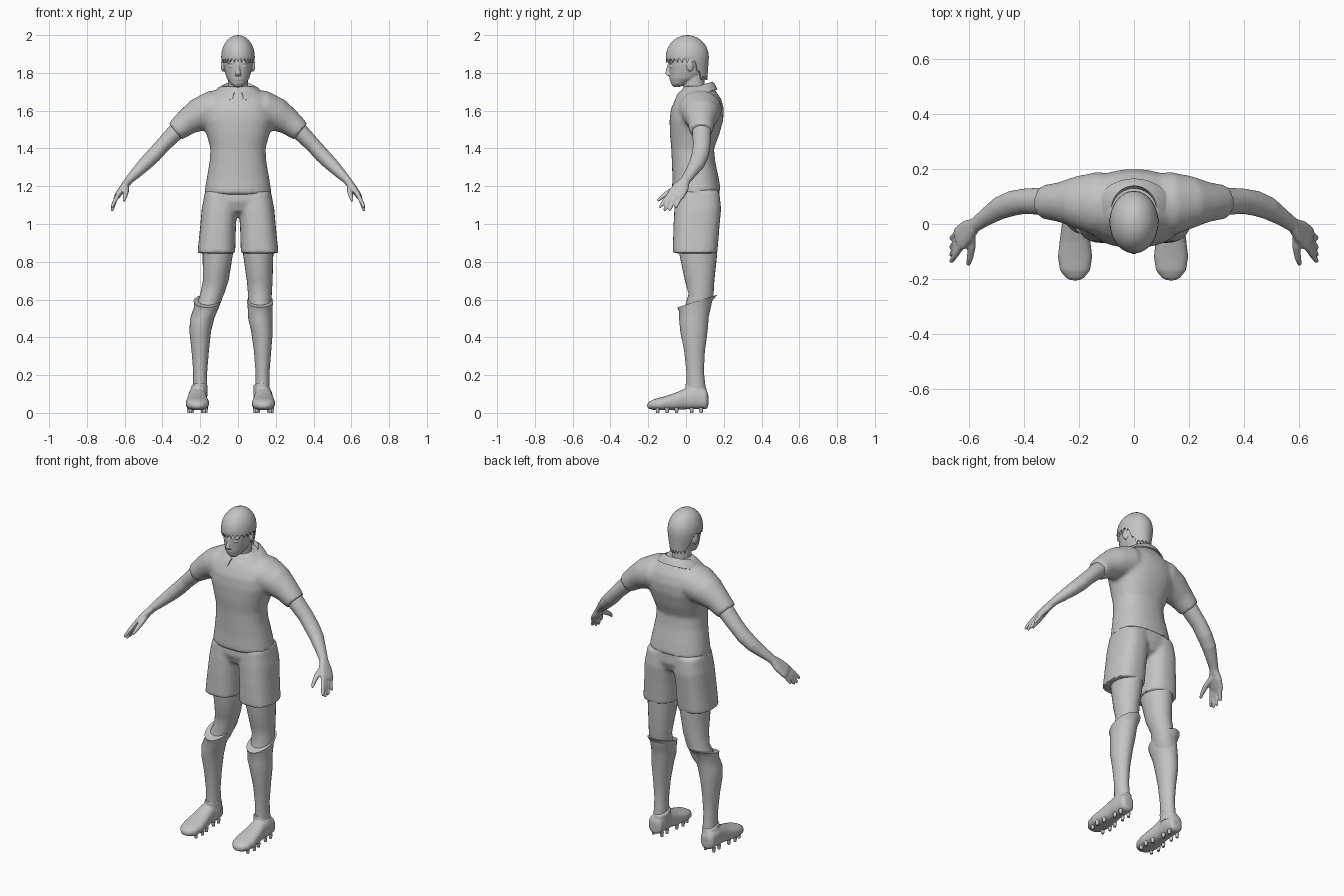
import bpy, bmesh, math
from mathutils import Vector, Matrix

if "Cube" in bpy.data.objects:
    bpy.data.objects.remove(bpy.data.objects["Cube"])

GREY = (0.55, 0.55, 0.55, 1)
mat = bpy.data.materials.new("plain grey")
mat.use_nodes = True
mat.diffuse_color = GREY
mat.node_tree.nodes["Principled BSDF"].inputs["Base Color"].default_value = GREY

X, Y, Z = Vector((1, 0, 0)), Vector((0, 1, 0)), Vector((0, 0, 1))


def loft(bm, rings, ref=X, axis=None, n=28, power=2.0, side=1):
    """Skin rings of (x, y, z, radius along ref, other radius, shear of z by y)."""
    loops = []
    centres = [Vector(r[:3]) for r in rings]
    for i, r in enumerate(rings):
        c = centres[i]
        t = axis or (centres[min(i + 1, len(rings) - 1)] - centres[max(i - 1, 0)]).normalized()
        u = (ref - t * ref.dot(t)).normalized()
        v = t.cross(u)
        shear = r[5] if len(r) > 5 else 0
        loop = []
        for k in range(n):
            a = math.tau * k / n
            ca, sa = math.cos(a), math.sin(a)
            p = c + u * math.copysign(abs(ca) ** (2 / power), ca) * r[3] \
                  + v * math.copysign(abs(sa) ** (2 / power), sa) * r[4]
            p.z += shear * (p.y - c.y)
            loop.append(bm.verts.new((p.x * side, p.y, p.z)))
        loops.append(loop)
    for a, b in zip(loops, loops[1:]):
        for k in range(n):
            bm.faces.new((a[k], a[(k + 1) % n], b[(k + 1) % n], b[k]))
    bm.faces.new(loops[0])
    bm.faces.new(loops[-1])


def blob(bm, centre, size, turn=0):
    m = Matrix.Translation(centre) @ Matrix.Rotation(turn, 4, "Z") @ Matrix.Diagonal((*size, 1))
    bmesh.ops.create_uvsphere(bm, u_segments=16, v_segments=10, radius=1, matrix=m)


def finish(bm, name, voxel=0, smooth=0, angle=45, thick=0):
    """Turn a bmesh into an object, optionally fusing its pieces into one skin."""
    bmesh.ops.recalc_face_normals(bm, faces=bm.faces)
    me = bpy.data.meshes.new(name)
    bm.to_mesh(me)
    bm.free()
    ob = bpy.data.objects.new(name, me)
    bpy.context.collection.objects.link(ob)
    me.materials.append(mat)
    if voxel:
        mod = ob.modifiers.new("fuse", "REMESH")
        mod.mode = "VOXEL"
        mod.voxel_size = voxel
    if smooth:
        mod = ob.modifiers.new("soften", "SMOOTH")
        mod.iterations = smooth
    if thick:
        mod = ob.modifiers.new("thickness", "SOLIDIFY")
        mod.thickness = thick
    bpy.ops.object.select_all(action="DESELECT")
    ob.select_set(True)
    bpy.context.view_layer.objects.active = ob
    bpy.ops.object.convert(target="MESH")
    bpy.ops.object.shade_smooth_by_angle(angle=math.radians(angle))
    return ob


# Shirt: trunk and short sleeves fused together
bm = bmesh.new()
loft(bm, [(0, .055, 1.165, .178, .13, .08), (0, .05, 1.25, .164, .122), (0, .04, 1.33, .15, .115),
          (0, .035, 1.4, .146, .113), (0, .045, 1.47, .165, .13), (0, .055, 1.55, .192, .142),
          (0, .06, 1.61, .19, .14), (0, .065, 1.66, .165, .122), (0, .065, 1.7, .125, .095),
          (0, .065, 1.73, .085, .075)], axis=Z, n=40, power=2.3)
for s in (1, -1):
    loft(bm, [(.06, .07, 1.605, .11, .11), (.14, .075, 1.605, .115, .1), (.21, .08, 1.577, .095, .088),
              (.27, .08, 1.54, .073, .07), (.332, .08, 1.49, .061, .056)], ref=Y, side=s)
finish(bm, "shirt", voxel=.011, smooth=5)

# Folded collar, open at the front
bm = bmesh.new()
rows = []
for rx, ry, z, tilt in ((.07, .075, 1.7, .3), (.083, .088, 1.727, .3), (.108, .1, 1.715, .28), (.14, .114, 1.685, .25)):
    row = []
    for k in range(33):
        a = -math.pi / 2 + .22 + (math.tau - .44) * k / 32
        dy = ry * math.sin(a)
        row.append(bm.verts.new((rx * math.cos(a), .052 + dy, z + tilt * dy)))
    rows.append(row)
for a, b in zip(rows, rows[1:]):
    for k in range(32):
        bm.faces.new((a[k], a[k + 1], b[k + 1], b[k]))
finish(bm, "collar", thick=.008)

# Shorts: hips and two wide legs
bm = bmesh.new()
loft(bm, [(0, .06, 1.2, .165, .115), (0, .06, 1.12, .18, .12), (0, .06, 1.07, .15, .1),
          (0, .06, 1.04, .08, .05)], axis=Z, power=2.4)
for s in (1, -1):
    loft(bm, [(.09, .062, 1.17, .085, .115), (.098, .062, 1.08, .094, .124), (.106, .055, .98, .095, .122),
              (.115, .048, .845, .1, .118)], axis=Z, power=2.5, side=s)
finish(bm, "shorts", voxel=.01, smooth=3)

# Legs: each side has its own stance, given as centre x and half width
KNEES = {"left": (1, (.107, .115, .117, .118, .127, .13, .13)),
         "right": (-1, (.107, .118, .165, .19, .2, .2, .2))}
for side, (s, xs) in KNEES.items():
    bm = bmesh.new()
    loft(bm, [(xs[0], .065, .95, .082, .1), (xs[0], .065, .84, .08, .1), (xs[1], .072, .7, .068, .078),
              (xs[1] * .6 + xs[2] * .4, .08, .63, .063, .066), (xs[2], .06, .55, .06, .07),
              (xs[3], .045, .5, .055, .065)], axis=Z, side=s)
    finish(bm, side + "_thigh_and_knee")

    # Long sock with a slanted, flared cuff
    bm = bmesh.new()
    loft(bm, [(xs[2], .06, .592, .07, .106, .32), (xs[2], .05, .565, .066, .088, .3),
              (xs[3], .042, .5, .064, .078, .1), (xs[4], .042, .43, .057, .072), (xs[5], .045, .33, .046, .055),
              (xs[6], .048, .22, .037, .046), (xs[6], .052, .15, .037, .05), (xs[6], .055, .09, .04, .05)],
         axis=Z, side=s)
    finish(bm, side + "_sock", angle=50)

    # Boot: shoe body lofted heel to toe, ankle collar and studs
    fx = xs[6] + (.015 if s < 0 else .005)
    bm = bmesh.new()
    loft(bm, [(fx, .118, .065, .025, .035), (fx, .105, .072, .043, .052), (fx, .05, .08, .048, .06),
              (fx, 0, .075, .048, .056), (fx, -.06, .06, .056, .045), (fx, -.12, .05, .063, .036),
              (fx, -.17, .044, .055, .029), (fx, -.198, .04, .032, .018), (fx, -.206, .038, .012, .008)],
         axis=Y, n=24, power=2.5, side=s)
    loft(bm, [(fx - .006, .055, .06, .045, .055), (fx - .012, .053, .148, .043, .056, -.2)], axis=Z, side=s)
    finish(bm, side + "_boot", voxel=.007, smooth=3)
    bm = bmesh.new()
    for y, w in ((.08, .028), (.03, .028), (-.05, .038), (-.1, .045), (-.15, .036)):
        for d in (-w, w):
            bmesh.ops.create_cone(bm, cap_ends=True, segments=10, radius1=.008, radius2=.012, depth=.028,
                                  matrix=Matrix.Translation((s * fx + d, y, .014)))
    finish(bm, side + "_boot_studs")

# Arms with hands
for s, side in ((1, "left"), (-1, "right")):
    bm = bmesh.new()
    loft(bm, [(.27, .08, 1.54, .05, .046), (.335, .083, 1.482, .05, .045), (.4, .083, 1.415, .046, .04),
              (.445, .075, 1.365, .046, .04), (.49, .058, 1.32, .042, .037), (.54, .025, 1.27, .032, .029),
              (.575, 0, 1.235, .027, .022), (.59, -.012, 1.215, .028, .021)], ref=Y, side=s)
    # Palm
    loft(bm, [(.582, -.005, 1.228, .026, .02), (.605, -.025, 1.195, .042, .02), (.632, -.05, 1.16, .047, .017),
              (.642, -.06, 1.145, .042, .013)], ref=Y, power=2.5, side=s)
    # Four fingers fanned out, then the thumb
    for base, tip, low in ((-.095, -.135, 1.085), (-.073, -.112, 1.068), (-.05, -.085, 1.07), (-.027, -.052, 1.085)):
        loft(bm, [(.632, base + .01, 1.16, .012, .012), (.652, (base + tip) / 2, 1.122, .0115, .011),
                  (.666, tip, low + .008, .009, .009), (.668, tip - .002, low, .005, .005)], ref=Y, n=12, side=s)
    loft(bm, [(.595, -.03, 1.2, .018, .018), (.592, -.085, 1.172, .015, .015), (.598, -.125, 1.145, .012, .012),
              (.604, -.15, 1.122, .007, .007)], ref=X, n=12, side=s)
    finish(bm, side + "_arm_and_hand", voxel=.005, smooth=3, angle=60)

# Head with neck, ears and facial features
bm = bmesh.new()
loft(bm, [(0, .055, 1.66, .062, .058), (0, .042, 1.72, .053, .055), (0, .04, 1.8, .052, .058)], axis=Z)
loft(bm, [(0, -.05, 1.725, .018, .016), (0, -.035, 1.742, .04, .044), (0, -.008, 1.77, .059, .078),
          (0, .004, 1.8, .069, .092), (0, .006, 1.84, .077, .097), (0, .008, 1.88, .08, .1),
          (0, .01, 1.93, .074, .094), (0, .01, 1.97, .05, .065)], axis=Z, power=2.1)
loft(bm, [(0, -.09, 1.785, .018, .01), (0, -.098, 1.797, .015, .013), (0, -.093, 1.825, .008, .01),
          (0, -.088, 1.85, .008, .008)], axis=Z, n=12)
blob(bm, (0, -.076, 1.766), (.022, .012, .005))
blob(bm, (0, -.072, 1.757), (.019, .012, .005))
blob(bm, (0, -.058, 1.738), (.02, .015, .012))
for s in (1, -1):
    blob(bm, (s * .035, -.077, 1.853), (.022, .012, .005), s * .3)
    blob(bm, (s * .034, -.074, 1.833), (.014, .012, .005), s * .3)
    blob(bm, (s * .08, .022, 1.838), (.009, .02, .032), s * .35)
finish(bm, "head", voxel=.0045, smooth=2, angle=60)

# Hair: dome with a ragged lower edge, short in front and long at the nape
bm = bmesh.new()
N = 72
crown = bm.verts.new((0, .012, 2))
last = None
for i in range(1, 13):
    row = []
    for k in range(N):
        a = math.tau * k / N
        back = math.sin(a)
        edge = 1.862 - .092 * max(0, min(1, (back - .3) / .4)) + (.012 if k % 3 else -.008)
        up = max(0, 7 - i) / 7
        r = math.cos(up * math.pi / 2)
        f = max(0, i - 7) / 5
        z = 1.885 + .115 * math.sin(up * math.pi / 2) + (edge - 1.885) * f
        r *= 1 - .6 * max(0, 1.885 - z)
        rx = .089 - .012 * max(0, 1.85 - z) / .08
        row.append(bm.verts.new((rx * r * math.cos(a), .007 + .114 * r * back, z)))
    for k in range(N):
        j = (k + 1) % N
        bm.faces.new((last[k], last[j], row[j], row[k]) if last else (crown, row[j], row[k]))
    last = row
finish(bm, "hair", thick=.01, angle=50)
